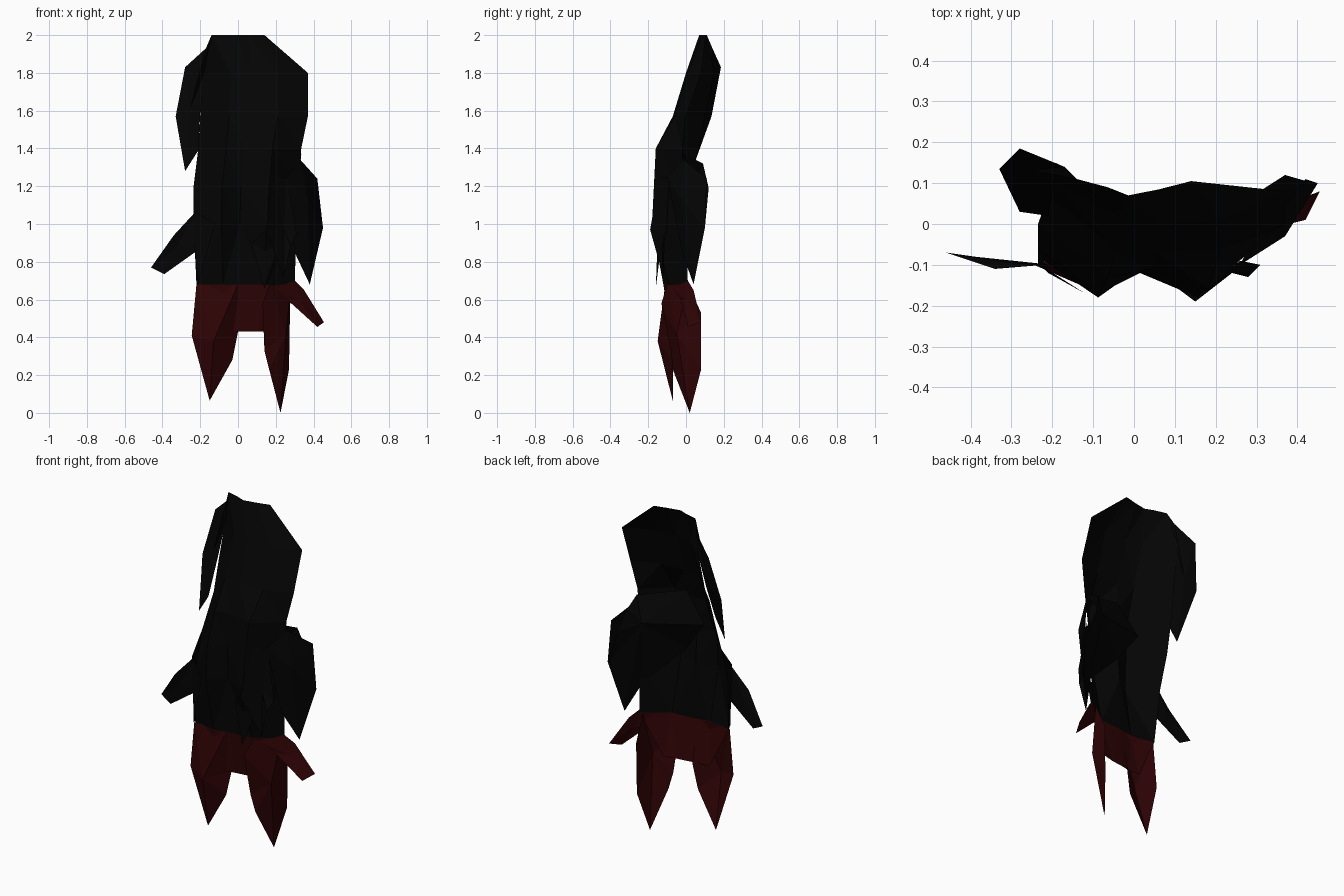
import bpy
import bmesh
from mathutils import Vector

cube = bpy.data.objects.get("Cube")
if cube:
    bpy.data.objects.remove(cube, do_unlink=True)


def make_material(name, colour):
    material = bpy.data.materials.new(name)
    material.use_nodes = True
    material.diffuse_color = colour
    shader = material.node_tree.nodes["Principled BSDF"]
    shader.inputs["Base Color"].default_value = colour
    return material


black = make_material("black_cloth", (.0012, .0012, .0012, 1))
red = make_material("dark_red_cloth", (.028, .001, .0015, 1))


def finish(name, mesh_builder, material):
    """Turn the built cloth into an object whose outer side faces the front."""
    bmesh.ops.triangulate(mesh_builder, faces=mesh_builder.faces[:])
    mesh_builder.normal_update()
    for face in mesh_builder.faces:
        if face.normal.y > 0:
            face.normal_flip()
    mesh = bpy.data.meshes.new(name)
    mesh_builder.to_mesh(mesh)
    mesh_builder.free()
    mesh.materials.append(material)
    cloth = bpy.data.objects.new(name, mesh)
    bpy.context.collection.objects.link(cloth)
    return cloth


def folded_sheet(name, rows, material):
    """Each row is height, left edge, right edge and the fold depths across."""
    builder = bmesh.new()
    spread = (0, .27, .45, .72, 1)
    grid = []
    for height, start, end, depths in rows:
        grid.append([builder.verts.new((start + (end - start) * t, depth, height))
                     for t, depth in zip(spread, depths)])
    for lower, upper in zip(grid, grid[1:]):
        for i in range(len(spread) - 1):
            builder.faces.new((lower[i], lower[i + 1], upper[i + 1], upper[i]))
    return finish(name, builder, material)


def cloth_scrap(name, outline, material, peak=None):
    """A pointed scrap of cloth, fanned around its folded peak."""
    builder = bmesh.new()
    points = [Vector(point) for point in outline]
    centre = Vector(peak) if peak else sum(points, Vector()) / len(points)
    hub = builder.verts.new(centre)
    rim = [builder.verts.new(point) for point in points]
    for i, vert in enumerate(rim):
        builder.faces.new((hub, rim[i - 1], vert))
    return finish(name, builder, material)


# Cloak and hood: one sheet with two forward folds
waist = (.68, -.22, .30, (-.09, -.12, -.10, -.09, .01))
folded_sheet("cloak", [
    waist,
    (1, -.235, .31, (-.06, -.18, -.11, -.18, 0)),
    (1.2, -.235, .32, (0, -.17, -.12, -.17, -.01)),
    (1.4, -.21, .335, (.07, -.13, -.11, -.16, -.02)),
    (1.57, -.20, .37, (.10, -.06, -.07, -.06, 0)),
    (1.8, -.19, .37, (.15, .02, 0, .01, .08)),
    (2, -.14, .14, (.11, .09, .07, .085, .105)),
], black)

# Hood flap, free of the cloak only near its tip
cloth_scrap("hood_flap", [
    (-.14, .11, 2), (-.17, .14, 1.93), (-.28, .185, 1.83),
    (-.33, .135, 1.57), (-.28, .03, 1.28), (-.21, .02, 1.39),
    (-.20, .09, 1.59), (-.18, .14, 1.8),
], black, peak=(-.25, .13, 1.62))

# Wide sleeve, the cloth behind its shoulder and the red hand scrap below it
cloth_scrap("left_sleeve", [
    (.33, -.01, 1.34), (.42, .11, 1.24), (.45, .10, .98),
    (.38, .04, .68), (.30, -.02, .85), (.26, -.10, 1.25),
], black, peak=(.37, -.03, 1.14))
cloth_scrap("shoulder_back", [
    (.335, -.01, 1.37), (.33, .09, 1.32), (.37, .12, 1.19),
    (.44, .10, .98), (.38, .04, .7), (.30, -.01, .85),
    (.05, -.08, 1.1), (-.08, -.06, 1.28), (.05, -.08, 1.45),
], black, peak=(.26, .05, 1.24))
cloth_scrap("left_hand", [
    (.455, .08, .48), (.42, .01, .455), (.26, -.03, .6),
    (.20, -.07, .66), (.30, .01, .7), (.35, .04, .65),
], red)

# Narrow pointed sleeve on the other side and the cloak side it hangs from
cloth_scrap("right_sleeve", [
    (-.46, -.07, .77), (-.39, -.08, .735), (-.20, -.10, .87),
    (-.22, -.10, 1.07), (-.34, -.11, .94),
], black)
cloth_scrap("cloak_side", [
    (-.21, -.12, .69), (-.22, -.09, .68), (-.235, -.06, 1),
    (-.235, 0, 1.2), (-.235, -.10, 1.07), (-.12, -.17, 1),
], black, peak=(-.23, -.10, .9))

# Pointed drapes hanging from the front fold
cloth_scrap("front_drape", [
    (.07, -.13, .9), (.15, -.19, .97), (.22, -.13, .9), (.14, -.16, .66),
], black)
cloth_scrap("side_drape", [
    (.15, -.19, .97), (.2, -.14, 1.25), (.26, -.09, 1.25),
    (.31, -.10, .95), (.28, -.13, .88), (.24, -.12, .72),
], black, peak=(.24, -.11, .98))

# Red skirt under the cloak
folded_sheet("skirt", [
    (.43, -.10, .18, (-.08, -.08, -.07, -.06, -.04)),
    waist,
], red)

# Pointed legs
cloth_scrap("right_leg", [
    (-.22, -.10, .68), (-.245, -.10, .41), (-.15, -.07, .065),
    (-.03, -.07, .28), (0, -.06, .43), (0, -.11, .68),
], red, peak=(-.13, -.15, .38))
cloth_scrap("left_leg", [
    (.17, -.10, .68), (.13, -.13, .58), (.14, -.08, .33), (.165, -.07, .23),
    (.225, .02, 0), (.27, .08, .23), (.275, .08, .53), (.28, .01, .68),
], red, peak=(.255, -.05, .42))
